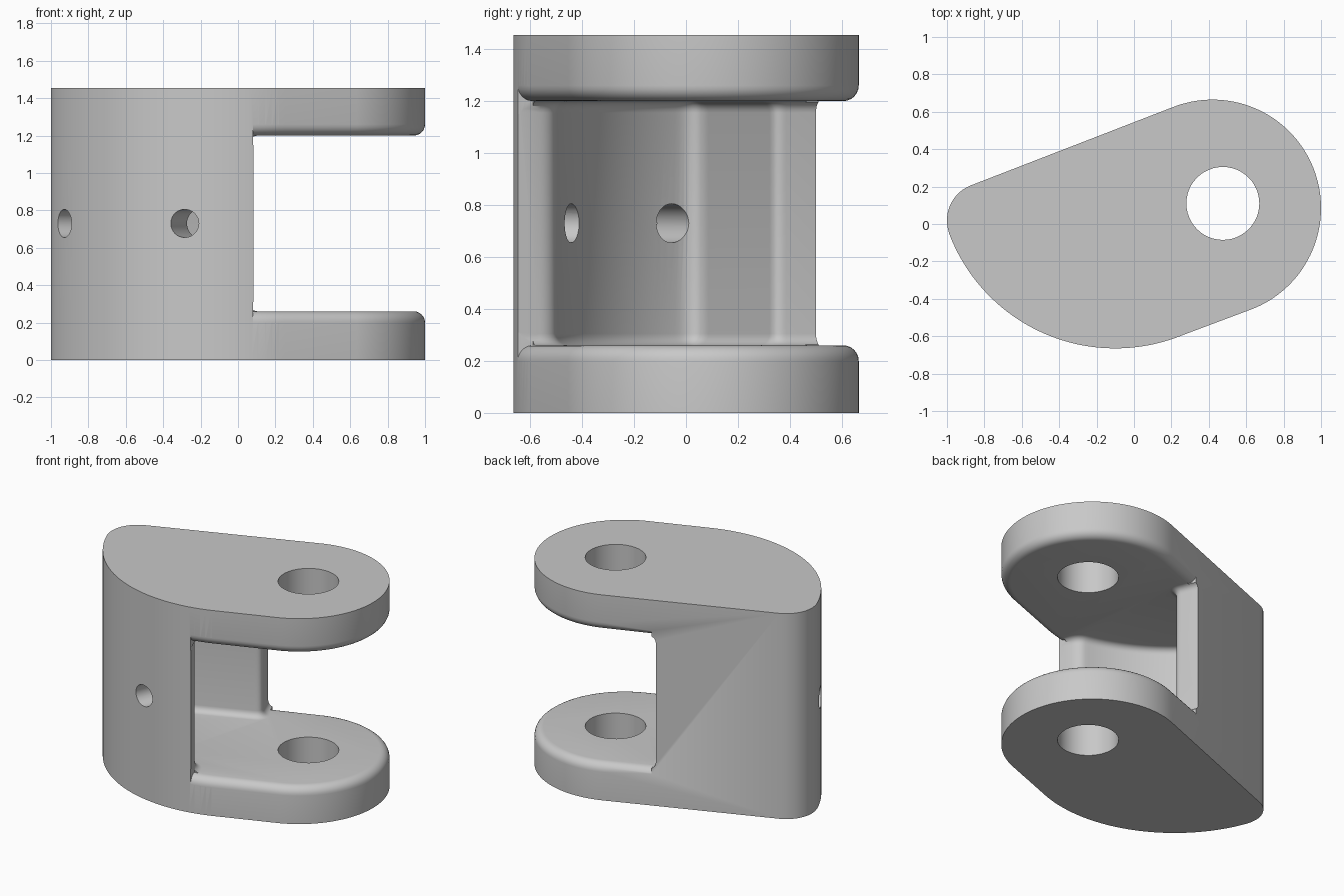
import bpy, bmesh, math
from mathutils import Vector

if "Cube" in bpy.data.objects:
    bpy.data.objects.remove(bpy.data.objects["Cube"])

HEIGHT, FLOOR, CEILING = 1.455, 0.26, 1.2
TILT = math.degrees(math.atan(0.4))          # slope of the straight flanks
BIG, LOBE, TIP = (-0.1, 0.285, 0.95), (0.42, 0.085, 0.58), (-0.8, 0.02, 0.2)

grey = bpy.data.materials.new("plain grey")
grey.use_nodes = True
grey.diffuse_color = (0.58, 0.58, 0.58, 1)
grey.node_tree.nodes["Principled BSDF"].inputs["Base Color"].default_value = grey.diffuse_color


def arc(circle, start, end, steps):
    """Points on a circle, each with its outward angle."""
    cx, cy, r = circle
    out = []
    for i in range(steps + 1):
        a = math.radians(start + (end - start) * i / steps)
        out.append((cx + r * math.cos(a), cy + r * math.sin(a), a))
    return out


def corner(a, b, c, steps=8):
    """Rounded corner from a to c around b."""
    a, b, c = Vector(a), Vector(b), Vector(c)
    return [a.lerp(b, i / steps).lerp(b.lerp(c, i / steps), i / steps) for i in range(steps + 1)]


def make(name, bm):
    bmesh.ops.recalc_face_normals(bm, faces=bm.faces)
    mesh = bpy.data.meshes.new(name)
    bm.to_mesh(mesh)
    bm.free()
    mesh.materials.append(grey)
    obj = bpy.data.objects.new(name, mesh)
    bpy.context.collection.objects.link(obj)
    return obj


def prism(name, points, low, high, fillet=0):
    bm = bmesh.new()
    face = bm.faces.new([bm.verts.new((p[0], p[1], low)) for p in points])
    new = bmesh.ops.extrude_face_region(bm, geom=[face])["geom"]
    bmesh.ops.translate(bm, verts=[v for v in new if isinstance(v, bmesh.types.BMVert)],
                        vec=(0, 0, high - low))
    if fillet:
        rims = [e for e in bm.edges if abs(e.verts[0].co.z - e.verts[1].co.z) < 1e-5]
        bmesh.ops.bevel(bm, geom=rims, offset=fillet, segments=5, profile=0.5, affect='EDGES')
    return make(name, bm)


def roundover(name, path, edge_z, side, r=0.06):
    """Sweep the waste outside a quarter round along a rim."""
    section = [(0.08, -r), (0.08, 0.05), (-r, 0.05)]
    for i in range(7):
        a = math.radians(90 - 15 * i)
        section.append((r * math.cos(a) - r, r * math.sin(a) - r))
    bm = bmesh.new()
    rings = [[bm.verts.new((x + d * math.cos(a), y + d * math.sin(a), edge_z + side * h))
              for d, h in section] for x, y, a in path]
    n = len(section)
    for one, two in zip(rings, rings[1:]):
        for i in range(n):
            j = (i + 1) % n
            bm.faces.new((one[i], one[j], two[j], two[i]))
    bm.faces.new(rings[0])
    bm.faces.new(rings[-1])
    return make(name, bm)


def cylinder(name, radius, depth, centre, direction):
    bm = bmesh.new()
    turn = Vector(direction).to_track_quat('Z', 'Y').to_matrix().to_4x4()
    turn.translation = centre
    bmesh.ops.create_cone(bm, cap_ends=True, segments=48, radius1=radius, radius2=radius,
                          depth=depth, matrix=turn)
    return make(name, bm)


# Teardrop block: three tangent arcs joined by straight flanks
outline = (arc(BIG, 200.7, 270 + TILT, 40) + arc(LOBE, TILT - 90, TILT + 90, 72)
           + arc(TIP, TILT + 90, 200.7, 20)[:-1])
bracket = prism("clevis_bracket", outline, 0, HEIGHT)

# Slot between the two lugs, with a scooped pocket inside the web
pocket = [(1.3, -0.92), (1.3, 0.8), (-0.23, 0.8)]
pocket += corner((-0.069, 0.386), (-0.05, 0.34), (-0.096, 0.322))
pocket += corner((-0.685, 0.087), (-0.778, 0.05), (-0.728, -0.026))
pocket += arc((0.23, 0.645, 1.17), 216, 257, 24)
pocket += corner((-0.013, -0.5), (0.03, -0.512), (0.05, -0.562)) + [(0.19, -0.92)]
cutters = [prism("slot_cutter", pocket, FLOOR, CEILING, 0.045)]

# Rounded inner rims of both lugs
rim = (arc(BIG, 281, 270 + TILT, 6) + arc(LOBE, TILT - 90, TILT + 90, 72)
       + [(-0.09, 0.515, math.radians(TILT + 90))])
cutters.append(roundover("lower_rim_cutter", rim, FLOOR, 1))
cutters.append(roundover("upper_rim_cutter", rim, CEILING, -1))

# Main pivot bore and two cross holes through the curved web
cutters.append(cylinder("pivot_bore", 0.195, 4, (0.475, 0.11, 0), (0, 0, 1)))
for name, x, y, dx, dy in (("front_pin_hole", -0.285, -0.645, 0.37, 0.93),
                           ("side_pin_hole", -0.93, -0.18, 0.87, 0.49)):
    cutters.append(cylinder(name, 0.075, 0.6, (x + dx * 0.12, y + dy * 0.12, 0.73), (dx, dy, 0)))

for cutter in cutters:
    cutter.hide_render = True
    mod = bracket.modifiers.new(cutter.name, 'BOOLEAN')
    mod.operation, mod.solver, mod.object = 'DIFFERENCE', 'EXACT', cutter

# Bake the cuts and remove the cutters
bpy.context.view_layer.update()
graph = bpy.context.evaluated_depsgraph_get()
baked = bpy.data.meshes.new_from_object(bracket.evaluated_get(graph))
bracket.modifiers.clear()
bracket.data = baked
for cutter in cutters:
    bpy.data.objects.remove(cutter)

bpy.ops.object.select_all(action='DESELECT')
bracket.select_set(True)
bpy.context.view_layer.objects.active = bracket
bpy.ops.object.shade_smooth_by_angle(angle=math.radians(30))
